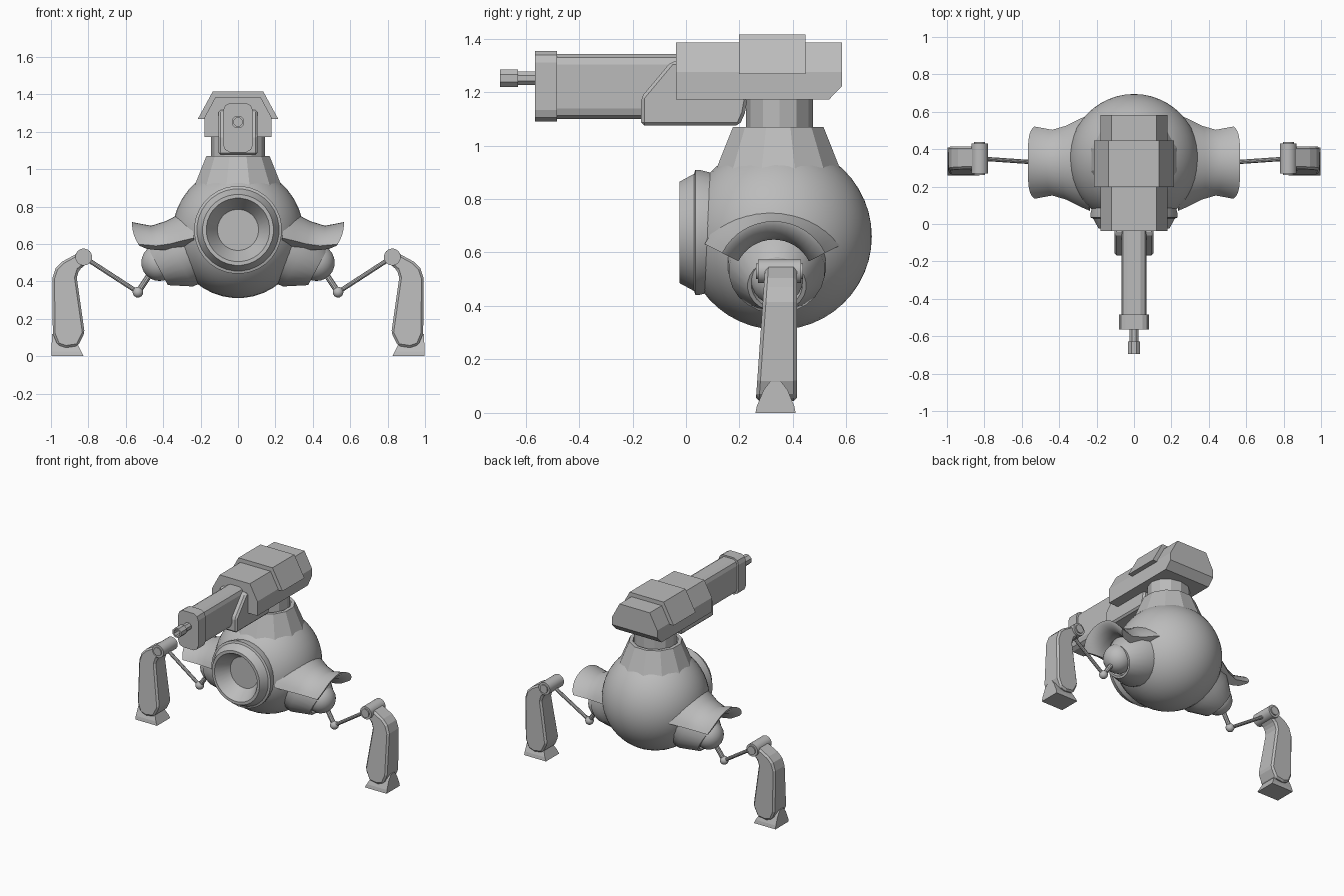
import bpy, bmesh
from math import sin, cos, pi, radians
from mathutils import Vector

if "Cube" in bpy.data.objects:
    bpy.data.objects.remove(bpy.data.objects["Cube"])

grey = bpy.data.materials.new("plain_grey")
grey.use_nodes = True
grey.diffuse_color = (0.5, 0.5, 0.5, 1)
grey.node_tree.nodes["Principled BSDF"].inputs["Base Color"].default_value = (0.5, 0.5, 0.5, 1)


def loft(name, rings, closed=True, caps=True, smooth=None, mirror=False, bevel=0):
    """Skin a list of point rings into one object."""
    bm = bmesh.new()
    rows = [[bm.verts.new(p) for p in ring] for ring in rings]
    n = len(rows[0])
    for a, b in zip(rows, rows[1:]):
        for i in range(n if closed else n - 1):
            j = (i + 1) % n
            bm.faces.new((a[i], a[j], b[j], b[i]))
    if caps:
        bm.faces.new(rows[0])
        bm.faces.new(rows[-1])
    bmesh.ops.remove_doubles(bm, verts=bm.verts, dist=1e-5)
    bmesh.ops.recalc_face_normals(bm, faces=bm.faces)
    mesh = bpy.data.meshes.new(name)
    bm.to_mesh(mesh)
    bm.free()
    mesh.materials.append(grey)
    ob = bpy.data.objects.new(name, mesh)
    bpy.context.collection.objects.link(ob)
    if smooth:
        bpy.ops.object.select_all(action='DESELECT')
        ob.select_set(True)
        bpy.context.view_layer.objects.active = ob
        bpy.ops.object.shade_smooth_by_angle(angle=radians(smooth))
    if bevel:
        mod = ob.modifiers.new("edge_bevel", 'BEVEL')
        mod.width, mod.segments = bevel, 1
    if mirror:
        ob.modifiers.new("mirror", 'MIRROR')
    return ob


def lathe(name, profile, origin, axis, segs=24, caps=True, smooth=35, mirror=False):
    """Turn (radius, height) points around an axis."""
    q = Vector(axis).to_track_quat('Z', 'Y')
    rings = [[Vector(origin) + q @ Vector((max(r, 1e-7) * cos(t), max(r, 1e-7) * sin(t), h))
              for t in [2 * pi * (i + 0.5) / segs for i in range(segs)]] for r, h in profile]
    return loft(name, rings, caps=caps, smooth=smooth, mirror=mirror)


def ball(name, centre, r, segs=24, mirror=False):
    steps = segs // 2
    prof = [(r * sin(pi * k / steps), -r * cos(pi * k / steps)) for k in range(steps + 1)]
    return lathe(name, prof, centre, (0, 0, 1), segs, caps=False, smooth=60, mirror=mirror)


def rod(name, a, b, r, segs=10, mirror=False):
    d = Vector(b) - Vector(a)
    return lathe(name, [(r, 0), (r, d.length)], a, d, segs, mirror=mirror)


def along_y(name, xz, y0, y1, **kw):
    return loft(name, [[(x, y, z) for x, z in xz] for y in (y0, y1)], **kw)


def sym(half):
    """Complete a half outline across x = 0."""
    return half + [(-x, z) for x, z in reversed(half)]


# Round body, open where the eye sits
CY, CZ, R = 0.345, 0.66, 0.35
body = [(R * sin(a), -R * cos(a)) for a in [radians(27 + 153 * k / 20) for k in range(21)]]
lathe("body", body, (0, CY, CZ), (0, 1, 0), 40, caps=False, smooth=60)

# Eye: stepped ring with a recessed lens
lathe("eye_ring", [(0.22, 0.11), (0.235, 0.05), (0.235, 0.035), (0.22, 0.03), (0.19, -0.025),
                   (0.17, -0.025), (0.11, 0.07), (0, 0.07)],
      (0, 0, 0.675), (0, 1, 0), 32, caps=False, smooth=25)

# Collar and neck
lathe("collar", [(0.245, 0.9), (0.175, 1.07), (0.15, 1.07), (0.15, 1.03), (0, 1.03)],
      (0, CY, 0), (0, 0, 1), 12, caps=False, smooth=None)
neck = [(0.145 * cos(t), 0.35 + 0.125 * sin(t)) for t in [2 * pi * k / 12 for k in range(12)]]
loft("neck", [[(x, y, z) for x, y in neck] for z in (1.02, 1.18)])

# Gun housing with its chamfered rear, and the saddle over it
housing = sym([(0.18, 1.172), (0.18, 1.222), (0.18, 1.275), (0.12, 1.386)])
rear = [(x, max(z, 1.222)) for x, z in housing]
loft("gun_housing", [[(x, y, z) for x, z in ring] for y, ring in
                     ((-0.037, housing), (0.535, housing), (0.583, rear))])
along_y("gun_saddle", sym([(0.215, 1.268), (0.135, 1.415)]), 0.198, 0.447)

# Lower frame that holds the barrel
frame = [(-0.168, 1.075), (-0.168, 1.18), (-0.055, 1.315), (0, 1.315), (0.2, 1.2),
         (0.23, 1.175), (0.22, 1.12), (0.2, 1.075)]
loft("gun_frame", [[(x, y, z) for y, z in frame] for x in (-0.105, 0.105)], bevel=0.012)


def rounded(w, z0, z1, c):
    return sym([(w - c, z0), (w - c * 0.3, z0 + c * 0.4), (w, z0 + c * 1.2),
                (w, z1 - c * 1.2), (w - c * 0.3, z1 - c * 0.4), (w - c, z1)])


# Barrel shroud, cap and muzzle
along_y("gun_barrel", rounded(0.068, 1.1, 1.342, 0.032), -0.5, 0)
along_y("barrel_cap", rounded(0.08, 1.09, 1.353, 0.035), -0.565, -0.483)
lathe("muzzle", [(0.027, -0.56), (0.027, -0.628), (0.036, -0.628), (0.036, -0.695),
                 (0.024, -0.695), (0.024, -0.64), (0, -0.64)],
      (0, 0, 1.252), (0, 1, 0), 8, caps=False, smooth=None)

# Shoulder sockets and balls
SY = 0.34
lathe("shoulder_socket", [(0.19, -0.22), (0.18, -0.085), (0.11, 0.03), (0.095, 0.03), (0.09, 0)],
      (0.4, SY, 0.49), (0.88, 0, -0.47), 24, smooth=30, mirror=True)
ball("shoulder_ball", (0.42, SY, 0.5), 0.098, mirror=True)

# Flared visors over the shoulders
visor = [(0.25, 0.29), (0.31, 0.262), (0.385, 0.222), (0.465, 0.197), (0.567, 0.217),
         (0.562, 0.2), (0.52, 0.163), (0.465, 0.148), (0.38, 0.148), (0.25, 0.17)]
arch = []
for k in range(17):
    u = k / 8 - 1
    a = radians(63) * u
    arch.append([(x * (1 - 0.06 * u ** 4), 0.328 + r * sin(a), 0.5 + r * cos(a)) for x, r in visor])
loft("shoulder_visor", arch, smooth=35, mirror=True)

# Thin jointed arms
elbow, knee = (0.535, 0.33, 0.342), (0.825, 0.35, 0.53)
rod("upper_rod", (0.45, SY, 0.47), elbow, 0.016, mirror=True)
ball("elbow_ball", elbow, 0.029, 16, mirror=True)
rod("lower_rod", elbow, knee, 0.012, mirror=True)
rod("knee_barrel", (0.825, 0.27, 0.53), (0.825, 0.43, 0.53), 0.045, 20, mirror=True)
rod("knee_pin", (0.825, 0.262, 0.53), (0.825, 0.438, 0.53), 0.03, 16, mirror=True)

# Legs: bent plate, slimmer at the knee
leg = [(0.84, 0.56), (0.94, 0.505), (0.975, 0.47), (0.993, 0.415), (0.99, 0.12), (0.965, 0.06),
       (0.92, 0.045), (0.855, 0.055), (0.82, 0.125), (0.862, 0.42), (0.85, 0.46), (0.815, 0.49)]
sides = [[(x, 0.258 + 0.07 * z, z) for x, z in leg], [(x, 0.415, z) for x, z in leg]]
loft("leg", sides, mirror=True, bevel=0.012)

# Feet: flared blocks with a domed outer side
sole = [(0.26, 0), (0.265, 0.025), (0.29, 0.085), (0.315, 0.118), (0.355, 0.118),
        (0.38, 0.085), (0.405, 0.025), (0.41, 0)]
loft("foot", [[(0.825 + 0.5 * z, y, z) for y, z in sole],
              [(0.998 - 0.03 * z, y, z) for y, z in sole]], mirror=True)
